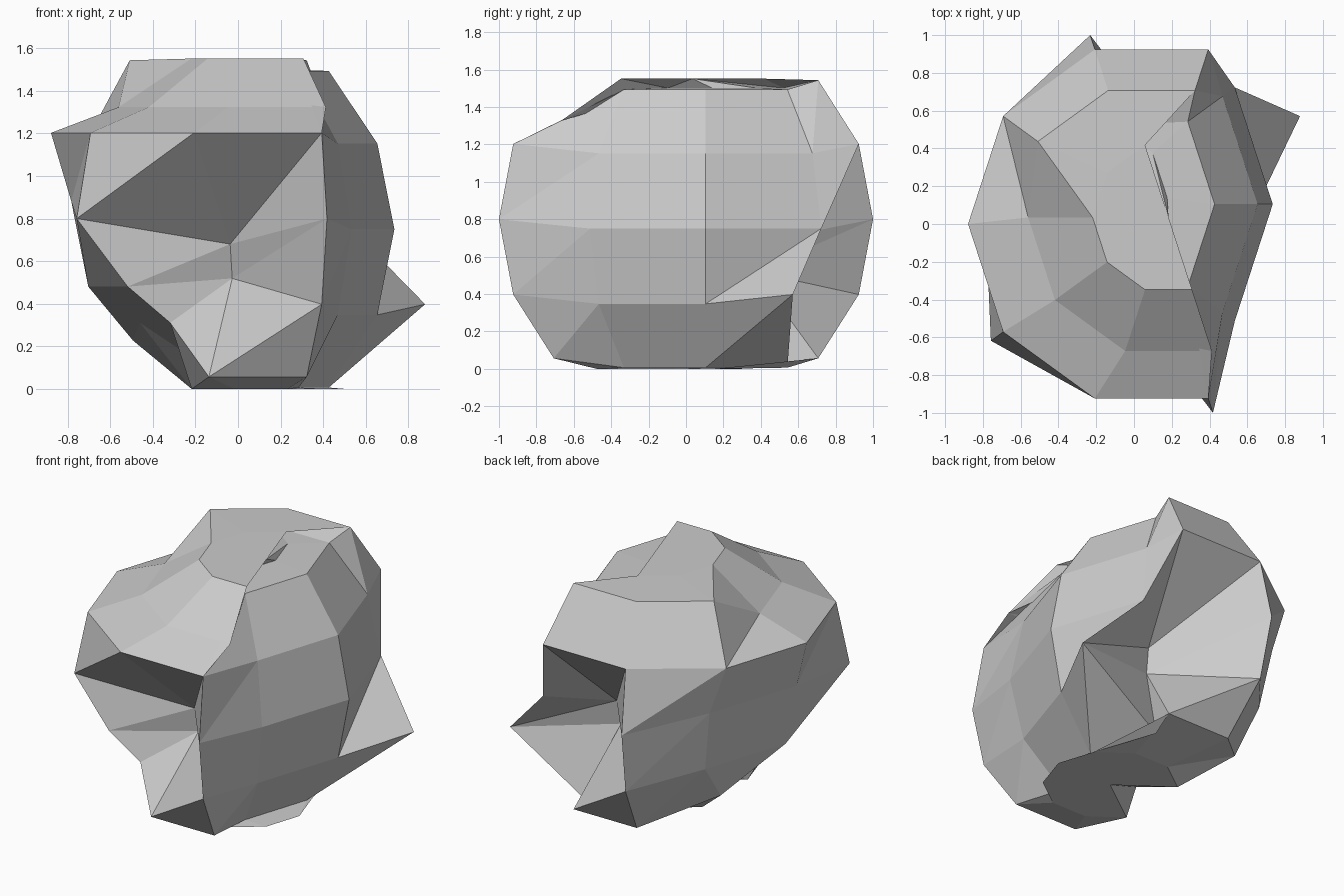
import bpy
import bmesh
from math import cos, sin, radians
from mathutils import Vector

cube = bpy.data.objects.get("Cube")
if cube:
    bpy.data.objects.remove(cube, do_unlink=True)

SEGMENTS, RADIUS = 10, 1.0515
CENTRE = Vector((0.093, 0, 0.8))
PINCH_CENTRE = Vector((0.093, 0, 0.6))

# Dents: each pushes a patch of the ball by one offset
SIDE = Vector((-0.41, 0.105, -0.05))
LEFT = Vector((0.175, -0.03, 0.083))
TOP = Vector((0.09, 0.035, -0.22))
BASE = Vector((0.015, -0.092, 0.171))

# Columns touched in each ring, rings counted up and down from the equator
DENTS = [
    (SIDE, {3: (9, 0, 1, 2), 2: (9, 0, 1), 1: (9, 0, 1), 0: (9, 0, 1),
            -1: (9, 0), -2: (9, 0, 1)}),
    (LEFT, {0: (4, 5), -1: (4, 5, 6), -2: (5, 6), -3: (5,)}),
    (TOP, {3: range(SEGMENTS), 2: (5, 6, 7, 8)}),
    (BASE, {-2: (4, 5, 6), -3: range(SEGMENTS)}),
]
PINCHED = {0: (2, 7), -1: (2, 7)}


def rock_point(ring, column):
    lat, lon = radians(22.5 * ring), radians(36 * column)
    p = CENTRE + RADIUS * Vector((cos(lat) * cos(lon), cos(lat) * sin(lon), sin(lat)))
    for offset, patch in DENTS:
        if column in patch.get(ring, ()):
            p += offset
    if column in PINCHED.get(ring, ()):
        p = PINCH_CENTRE + (p - PINCH_CENTRE) * 0.4
    return p


# Faceted ball with dented patches
bm = bmesh.new()
rings = [[bm.verts.new(rock_point(r, k)) for k in range(SEGMENTS)] for r in range(-3, 4)]
cap = Vector((0, 0, RADIUS * sin(radians(67.5))))
bottom = bm.verts.new(CENTRE - cap + BASE)
top = bm.verts.new(CENTRE + cap + TOP)
for k in range(SEGMENTS):
    n = (k + 1) % SEGMENTS
    for low, high in zip(rings, rings[1:]):
        bm.faces.new((low[k], low[n], high[n]))
        bm.faces.new((low[k], high[n], high[k]))
    bm.faces.new((bottom, rings[0][n], rings[0][k]))
    bm.faces.new((rings[-1][k], rings[-1][n], top))

mesh = bpy.data.meshes.new("rock")
bm.to_mesh(mesh)
bm.free()
rock = bpy.data.objects.new("rock", mesh)
bpy.context.collection.objects.link(rock)

# Stone colour
grey = bpy.data.materials.new("stone grey")
grey.use_nodes = True
colour = (0.6, 0.6, 0.6, 1)
grey.diffuse_color = colour
grey.node_tree.nodes["Principled BSDF"].inputs["Base Color"].default_value = colour
mesh.materials.append(grey)
